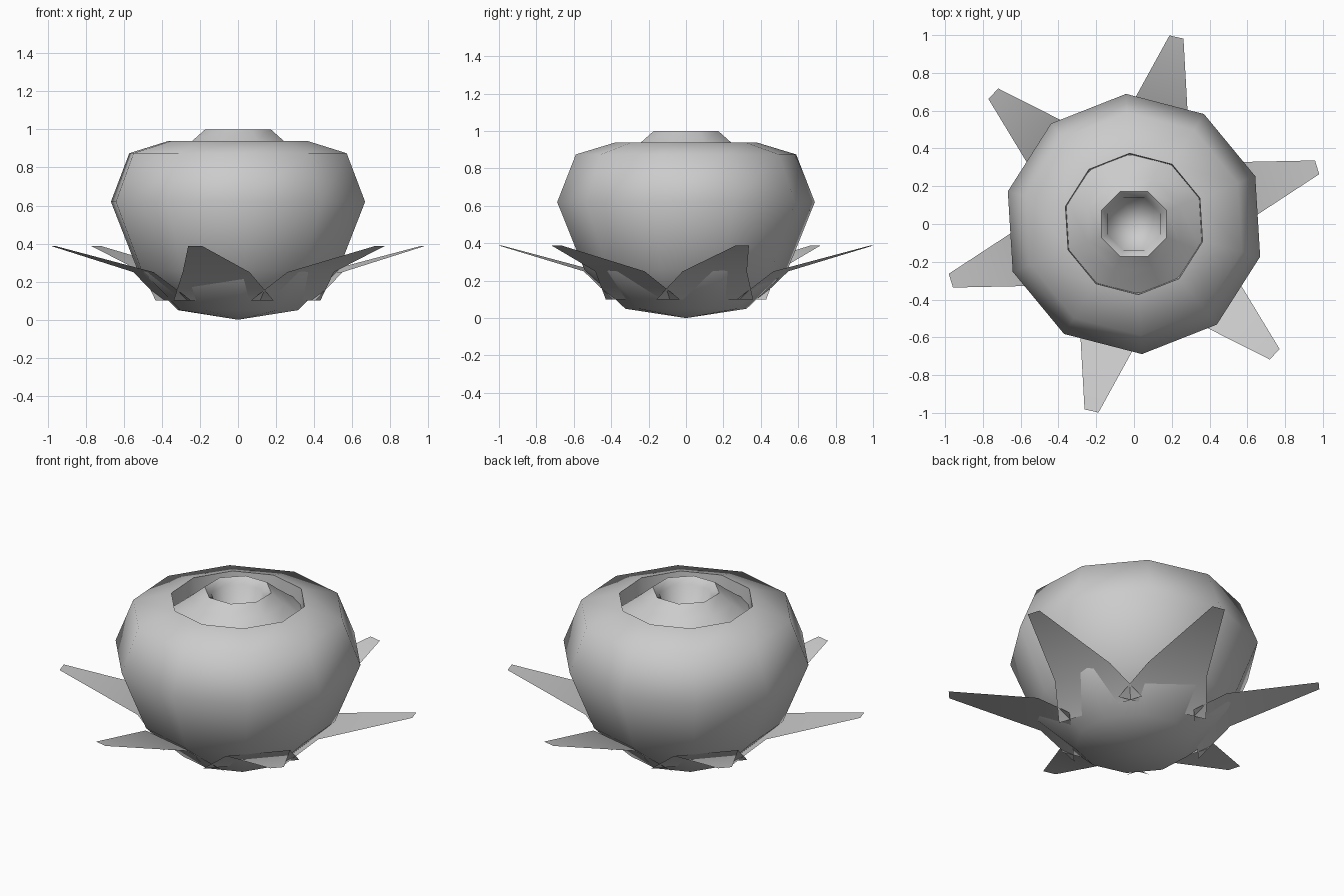
import bpy, bmesh, math

if "Cube" in bpy.data.objects:
    bpy.data.objects.remove(bpy.data.objects["Cube"])

def finish(name, bm, normals=True):
    if normals:
        bmesh.ops.recalc_face_normals(bm, faces=bm.faces)
    me = bpy.data.meshes.new(name)
    bm.to_mesh(me)
    bm.free()
    for p in me.polygons:
        p.use_smooth = True
    ob = bpy.data.objects.new(name, me)
    bpy.context.collection.objects.link(ob)
    return ob

def lathe(name, profile, sides, offset_deg):
    """Revolve (radius, z) points; radius 0 makes a pole."""
    bm = bmesh.new()
    rings = []
    for r, z in profile:
        if r == 0:
            rings.append([bm.verts.new((0, 0, z))] * sides)
        else:
            angs = [math.radians(offset_deg) + 2 * math.pi * i / sides for i in range(sides)]
            rings.append([bm.verts.new((r * math.cos(a), r * math.sin(a), z)) for a in angs])
    for lo, hi in zip(rings, rings[1:]):
        for i in range(sides):
            j = (i + 1) % sides
            bm.faces.new(dict.fromkeys((lo[i], lo[j], hi[j], hi[i])))
    # outward normals follow from the profile direction
    return finish(name, bm, normals=False)

# Ten-sided bulb body, with a rim folding down into a recess
body = lathe("bulb_body", [(0, 0.0), (0.325, 0.05), (0.545, 0.26), (0.69, 0.62),
                           (0.59, 0.875), (0.375, 0.94), (0.37, 0.84)], 10, 21.5)

# Eight-sided crater cone rising out of the recess
crater = lathe("crater_neck", [(0.395, 0.84), (0.26, 0.94), (0.187, 1.0),
                               (0.15, 0.965), (0.13, 0.87), (0, 0.83)], 8, 22.5)
for ob in (body, crater):
    bpy.context.view_layer.objects.active = ob
    bpy.ops.object.select_all(action='DESELECT')
    ob.select_set(True)
    bpy.ops.object.shade_smooth_by_angle(angle=math.radians(62))

# Six bent leaves around the base: (distance out, half width, height)
leaf = [(0.34, 0.27, 0.10), (0.52, 0.18, 0.25), (1.015, 0.038, 0.387)]
for k in range(6):
    a = math.radians(17.2 + 60 * k)
    c, s = math.cos(a), math.sin(a)
    bm = bmesh.new()
    rows = [[bm.verts.new((u * c - v * s, u * s + v * c, z)) for v in (-w, w)]
            for u, w, z in leaf]
    for p, q in zip(rows, rows[1:]):
        bm.faces.new((p[0], q[0], q[1], p[1]))
    finish(f"leaf_{k + 1}", bm, normals=False)
